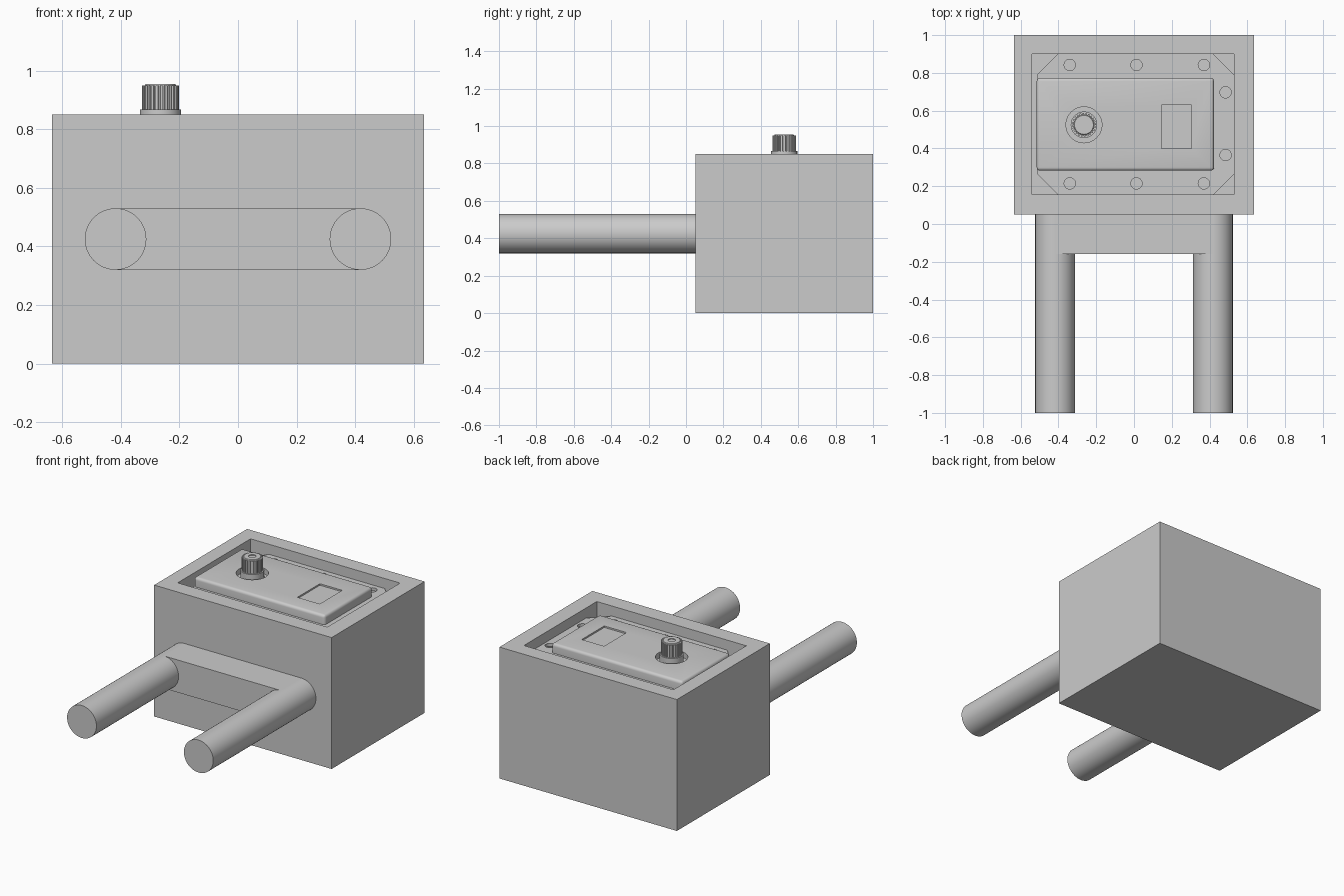
import bpy, bmesh, math
from mathutils import Vector

if "Cube" in bpy.data.objects:
    bpy.data.objects.remove(bpy.data.objects["Cube"])


def finish(name, bm, smooth=False):
    bmesh.ops.recalc_face_normals(bm, faces=bm.faces)
    me = bpy.data.meshes.new(name)
    bm.to_mesh(me)
    bm.free()
    ob = bpy.data.objects.new(name, me)
    bpy.context.collection.objects.link(ob)
    if smooth:
        bpy.ops.object.select_all(action='DESELECT')
        ob.select_set(True)
        bpy.context.view_layer.objects.active = ob
        bpy.ops.object.shade_smooth_by_angle(angle=math.radians(35))
    return ob


def add_prism(bm, pts, z0, z1):
    """Extrude an xy outline from z0 to z1."""
    lo = [bm.verts.new((x, y, z0)) for x, y in pts]
    hi = [bm.verts.new((x, y, z1)) for x, y in pts]
    bm.faces.new(lo[::-1])
    bm.faces.new(hi)
    for i in range(len(pts)):
        j = (i + 1) % len(pts)
        bm.faces.new((lo[i], lo[j], hi[j], hi[i]))


def rect(x0, x1, y0, y1):
    return [(x0, y0), (x1, y0), (x1, y1), (x0, y1)]


def circle(cx, cy, r, n=32):
    return [(cx + r * math.cos(2 * math.pi * i / n),
             cy + r * math.sin(2 * math.pi * i / n)) for i in range(n)]


def prisms(name, items, smooth=False):
    bm = bmesh.new()
    for pts, z0, z1 in items:
        add_prism(bm, pts, z0, z1)
    return finish(name, bm, smooth)


def cut(ob, cutter):
    cutter.hide_render = True
    cutter.hide_viewport = True
    cutter.display_type = 'WIRE'
    mod = ob.modifiers.new("cut", 'BOOLEAN')
    mod.operation = 'DIFFERENCE'
    mod.solver = 'EXACT'
    mod.object = cutter


KX, KY = -0.265, 0.525   # knob centre

# Open-topped thick-walled case
case = prisms("case", [(rect(-0.635, 0.635, 0.05, 1.0), 0, 0.85)])
cut(case, prisms("case_cutter", [(rect(-0.54, 0.53, 0.155, 0.90), 0.10, 1.0)]))

# Mounting plate with clipped corners and screw holes
x0, x1, y0, y1, c = -0.513, 0.53, 0.155, 0.90, 0.11
plate = prisms("mounting_plate", [([
    (x0 + c, y0), (x1 - c, y0), (x1, y0 + c), (x1, y1 - c),
    (x1 - c, y1), (x0 + c, y1), (x0, y1 - c), (x0, y0 + c)], 0.765, 0.785)])
holes = [(x, y) for x in (-0.34, 0.013, 0.37) for y in (0.215, 0.842)]
holes += [(0.485, 0.365), (0.485, 0.697)]
cut(plate, prisms("screw_hole_cutter",
                  [(circle(x, y, 0.03, 24), 0.7, 0.85) for x, y in holes]))

# Raised control panel with rounded edges, knob well and display window
bm = bmesh.new()
add_prism(bm, rect(-0.515, 0.423, 0.282, 0.774), 0.78, 0.846)
edges = [e for e in bm.edges if max(v.co.z for v in e.verts) > 0.8]
bmesh.ops.bevel(bm, geom=edges, offset=0.018, segments=5, profile=0.5,
                affect='EDGES')
panel = finish("control_panel", bm, True)
cut(panel, prisms("panel_cutter", [
    (circle(KX, KY, 0.095, 48), 0.81, 0.9),
    (rect(0.145, 0.305, 0.40, 0.63), 0.836, 0.9)]))

# Knob: round base, fluted grip, chamfered cap and shaft tip
prisms("knob_base", [(circle(KX, KY, 0.07, 48), 0.80, 0.868)], True)
flutes = 24
grip = []
for i in range(flutes):
    for f, r in ((0.0, 0.063), (0.5, 0.063), (0.6, 0.056), (0.9, 0.056)):
        a = 2 * math.pi * (i + f) / flutes
        grip.append((KX + r * math.cos(a), KY + r * math.sin(a)))
prisms("knob_grip", [(grip, 0.866, 0.95)])
bm = bmesh.new()
bmesh.ops.create_cone(bm, cap_ends=True, segments=48, radius1=0.056,
                      radius2=0.05, depth=0.01)
bmesh.ops.translate(bm, verts=bm.verts, vec=Vector((KX, KY, 0.95)))
cap = finish("knob_cap", bm, True)
cut(cap, prisms("knob_cap_cutter", [(circle(KX, KY, 0.022, 24), 0.947, 1.0)]))

# Twin round handles reaching forward
for side, x in (("left", -0.418), ("right", 0.418)):
    bm = bmesh.new()
    add_prism(bm, circle(0, 0, 0.105, 64), 0, 1.06)
    for v in bm.verts:
        px, py, pz = v.co
        v.co = (x + px, -1.0 + pz, 0.425 + py)
    finish(side + "_handle", bm, True)

# Web joining the handles to the case
prisms("handle_web", [(rect(-0.418, 0.418, -0.16, 0.06), 0.32, 0.53)])
